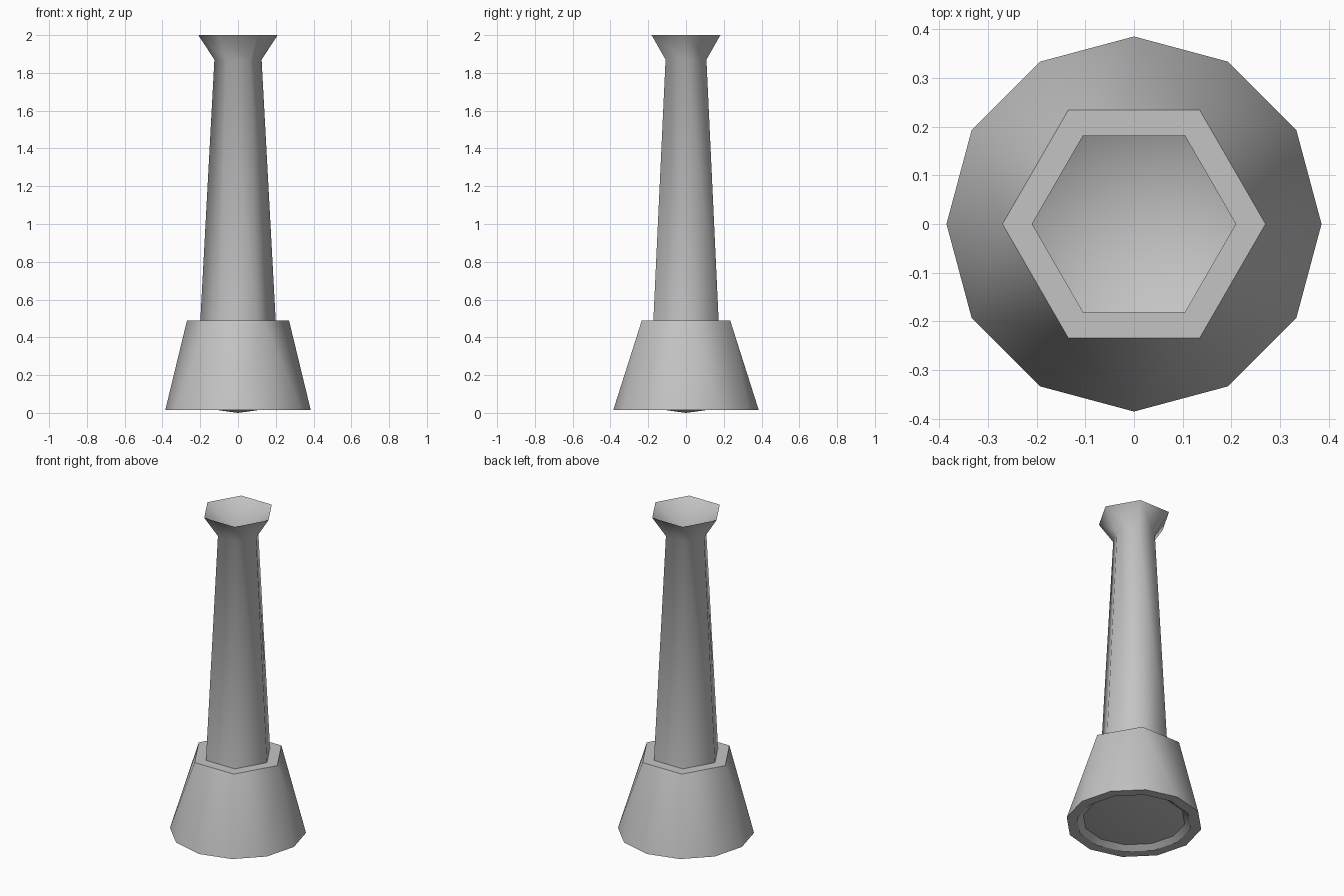
import bpy
import bmesh
from math import cos, sin, tau

cube = bpy.data.objects.get("Cube")
if cube:
    bpy.data.objects.remove(cube, do_unlink=True)

grey = bpy.data.materials.new("plain_grey")
grey.use_nodes = True
colour = (0.55, 0.55, 0.55, 1)
grey.diffuse_color = colour
grey.node_tree.nodes["Principled BSDF"].inputs["Base Color"].default_value = colour


def add_ring(bm, radius, z, sides):
    return [bm.verts.new((radius * cos(tau * i / sides), radius * sin(tau * i / sides), z))
            for i in range(sides)]


def bridge(bm, a, b):
    """Join two rings; a ring with half as many sides is joined by triangles."""
    n = len(a)
    for i in range(n):
        j = (i + 1) % n
        if len(b) == n:
            bm.faces.new((a[i], a[j], b[j], b[i]))
        else:
            mid, low, nxt = b[2 * i + 1], b[2 * i], b[2 * j]
            bm.faces.new((a[i], mid, low))
            bm.faces.new((a[i], a[j], mid))
            bm.faces.new((a[j], nxt, mid))


def fan(bm, ring, z):
    tip = bm.verts.new((0, 0, z))
    for i, v in enumerate(ring):
        bm.faces.new((v, ring[(i + 1) % len(ring)], tip))


def build(name, top_z, rings, bottom_z):
    """Stack rings (radius, z, sides, sharp) between two centre points."""
    bm = bmesh.new()
    loops = [add_ring(bm, r, z, n) for r, z, n, _ in rings]
    fan(bm, loops[0], top_z)
    for a, b in zip(loops, loops[1:]):
        bridge(bm, a, b)
    fan(bm, loops[-1], bottom_z)
    bmesh.ops.recalc_face_normals(bm, faces=bm.faces)
    for face in bm.faces:
        face.smooth = True
    # Keep the rims crisp while the sides shade smoothly
    for loop, spec in zip(loops, rings):
        for i, v in enumerate(loop):
            edge = bm.edges.get((v, loop[(i + 1) % len(loop)]))
            edge.smooth = not spec[3]
    mesh = bpy.data.meshes.new(name)
    bm.to_mesh(mesh)
    bm.free()
    mesh.materials.append(grey)
    obj = bpy.data.objects.new(name, mesh)
    bpy.context.collection.objects.link(obj)
    return obj


# Flared foot: hexagonal ledge widening to twelve sides, recessed underneath
build("base", 0.49, [
    (0.27, 0.49, 6, True),
    (0.385, 0.015, 12, True),
    (0.325, 0.015, 12, True),
    (0.29, 0.04, 12, True),
], 0.0)

# Tapered hexagonal stem with a flared, hollow cup at the top
build("stem", 1.88, [
    (0.21, 2.0, 6, True),
    (0.125, 1.87, 6, False),
    (0.2, 0.48, 6, True),
], 0.48)
